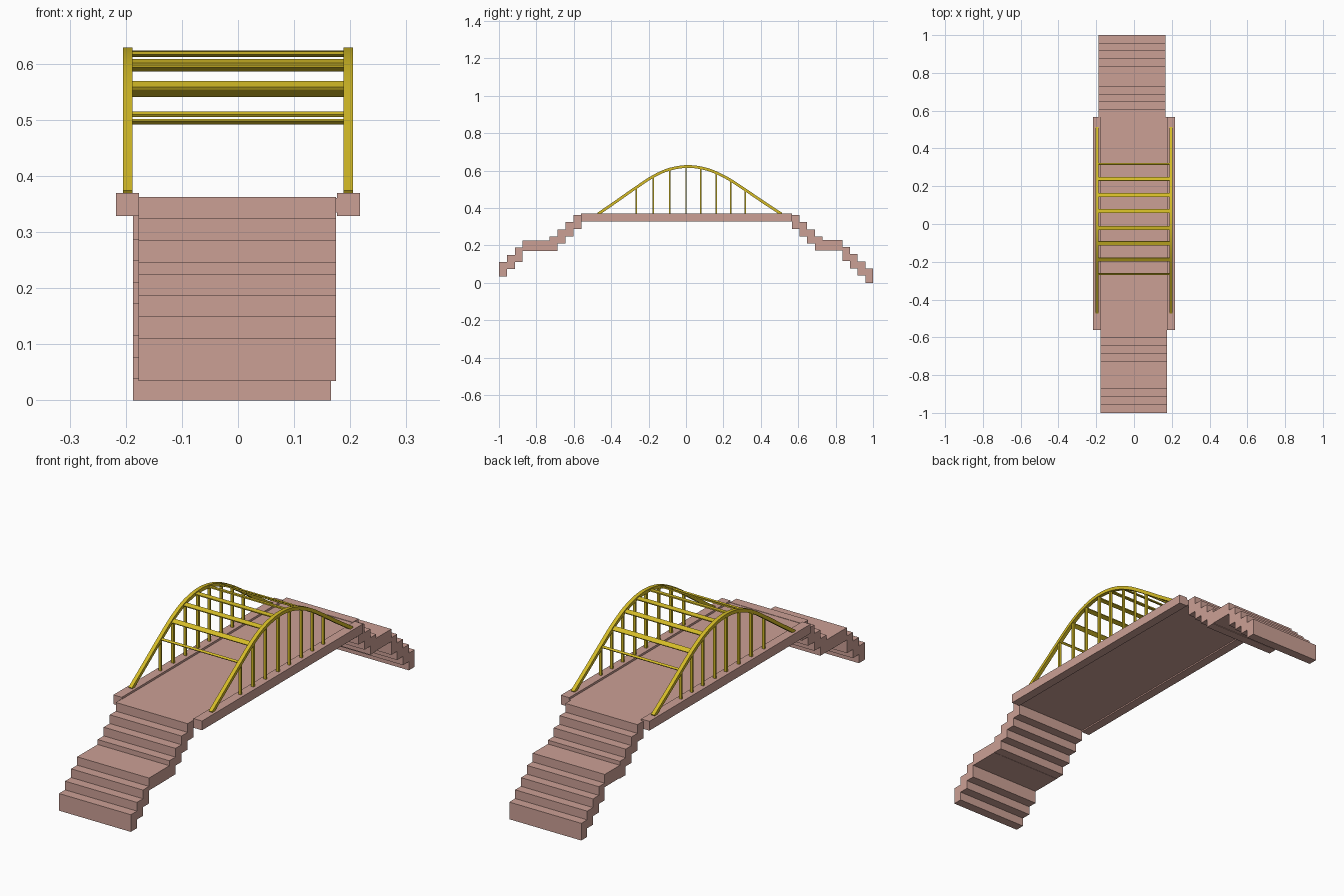
import bpy, bmesh, math
from mathutils import Vector

if "Cube" in bpy.data.objects:
    bpy.data.objects.remove(bpy.data.objects["Cube"])


def material(name, rgb):
    m = bpy.data.materials.new(name)
    m.diffuse_color = (*rgb, 1)
    m.use_nodes = True
    m.node_tree.nodes["Principled BSDF"].inputs["Base Color"].default_value = m.diffuse_color
    return m


STONE = material("pink_stone", (0.60, 0.35, 0.30))
PAINT = material("yellow_paint", (0.66, 0.50, 0.02))


def finish(name, bm, mat):
    bmesh.ops.recalc_face_normals(bm, faces=bm.faces[:])
    me = bpy.data.meshes.new(name)
    bm.to_mesh(me)
    bm.free()
    me.materials.append(mat)
    ob = bpy.data.objects.new(name, me)
    bpy.context.collection.objects.link(ob)
    return ob


def box(name, x, y, z, mat, tilt=0.0):
    """Box from (min, max) ranges, optionally tilted about x."""
    bm = bmesh.new()
    bmesh.ops.create_cube(bm, size=1)
    for v in bm.verts:
        v.co = Vector((v.co.x * (x[1] - x[0]), v.co.y * (y[1] - y[0]), v.co.z * (z[1] - z[0])))
    ob = finish(name, bm, mat)
    ob.location = (sum(x) / 2, sum(y) / 2, sum(z) / 2)
    ob.rotation_euler.x = tilt
    return ob


def extrude_profile(name, pts, x0, x1, mat):
    """Extrude a (y, z) outline along x."""
    bm = bmesh.new()
    f = bm.faces.new([bm.verts.new((x0, y, z)) for y, z in pts])
    r = bmesh.ops.extrude_face_region(bm, geom=[f])
    for v in r["geom"]:
        if isinstance(v, bmesh.types.BMVert):
            v.co.x = x1
    bmesh.ops.triangulate(bm, faces=[g for g in bm.faces if len(g.verts) > 4])
    return finish(name, bm, mat)


def stairs(name, treads, x0, x1, side):
    """Treads are (outer y, inner y, underside z, top z), from the ground up."""
    under, top = [], []
    for a, b, lo, hi in treads:
        under += [(side * a, lo), (side * b, lo)]
        top += [(side * a, hi), (side * b, hi)]
    extrude_profile(name, top + under[::-1], x0, x1, STONE)


def flight(y0, y1, z0, n):
    w, rise, h = (y0 - y1) / n, 0.0385, 0.076
    return [(y0 - i * w, y0 - (i + 1) * w, z0 + i * rise - h, z0 + i * rise) for i in range(n)]


# Stairs at both ends, each with a mid landing
stairs("front_stairs", flight(1.0, 0.873, 0.111, 3) + [(0.873, 0.73, 0.170, 0.225)]
       + flight(0.73, 0.56, 0.247, 4), -0.177, 0.175, -1)
stairs("back_stairs", flight(1.0, 0.836, 0.076, 4) + [(0.836, 0.73, 0.174, 0.230)]
       + flight(0.73, 0.566, 0.2475, 4), -0.187, 0.166, 1)

# Deck slab between raised edge beams
box("deck", (-0.178, 0.178), (-0.562, 0.566), (0.335, 0.361), STONE)
for s, side in ((-1, "left"), (1, "right")):
    box(side + "_edge_beam", sorted((s * 0.176, s * 0.217)), (-0.562, 0.566), (0.329, 0.370), STONE)

# Arch centreline (y, z), smoothed through its key points
KEYS = [Vector(p) for p in ((-0.47, 0.368), (-0.37, 0.437), (-0.27, 0.507), (-0.175, 0.569),
                            (-0.085, 0.608), (0.015, 0.622), (0.115, 0.606), (0.21, 0.565),
                            (0.305, 0.505), (0.405, 0.437), (0.51, 0.368))]
path = []
ext = [2 * KEYS[0] - KEYS[1]] + KEYS + [2 * KEYS[-1] - KEYS[-2]]
for i in range(1, len(ext) - 2):
    p0, p1, p2, p3 = ext[i - 1:i + 3]
    for k in range(4):
        t = k / 4
        path.append(0.5 * (2 * p1 + (p2 - p0) * t + (2 * p0 - 5 * p1 + 4 * p2 - p3) * t * t
                           + (3 * p1 - p0 - 3 * p2 + p3) * t ** 3))
path.append(KEYS[-1])


def on_arch(y):
    """Height and slope angle of the arch at y."""
    for a, b in zip(path, path[1:]):
        if a.x <= y <= b.x:
            s = (b.y - a.y) / (b.x - a.x)
            return a.y + s * (y - a.x), math.atan(s)


# Arch ribs of square section
upper, lower = [], []
for i, p in enumerate(path):
    d = (path[min(i + 1, len(path) - 1)] - path[max(i - 1, 0)]).normalized()
    n = Vector((-d.y, d.x)) * 0.0075
    upper.append(p + n)
    lower.append(p - n)
for s, side in ((-1, "left"), (1, "right")):
    bm = bmesh.new()
    rings = [[bm.verts.new((s * x, q.x, q.y)) for x, q in
              ((0.188, u), (0.205, u), (0.205, l), (0.188, l))] for u, l in zip(upper, lower)]
    for r0, r1 in zip(rings, rings[1:]):
        for j in range(4):
            bm.faces.new((r0[j], r0[(j + 1) % 4], r1[(j + 1) % 4], r1[j]))
    bm.faces.new(rings[0])
    bm.faces.new(rings[-1])
    rib = finish(side + "_arch", bm, PAINT)
    bpy.context.view_layer.objects.active = rib
    rib.select_set(True)
    bpy.ops.object.shade_smooth_by_angle(angle=math.radians(30))
    rib.select_set(False)
    # Vertical hangers from arch to edge beam
    for i, y in enumerate((-0.265, -0.175, -0.088, 0.0, 0.078, 0.163, 0.24, 0.317)):
        box(f"{side}_hanger_{i}", sorted((s * 0.190, s * 0.202)), (y - 0.004, y + 0.004),
            (0.365, on_arch(y)[0]), PAINT)

# Flat cross bars following the slope of the arch
for i, y in enumerate((-0.265, -0.187, -0.102, -0.02, 0.068, 0.153, 0.238, 0.317)):
    z, a = on_arch(y)
    w = 0.005 if i in (0, 7) else 0.0105
    box(f"cross_bar_{i}", (-0.19, 0.19), (y - w, y + w), (z - 0.0025, z + 0.0025), PAINT, a)
